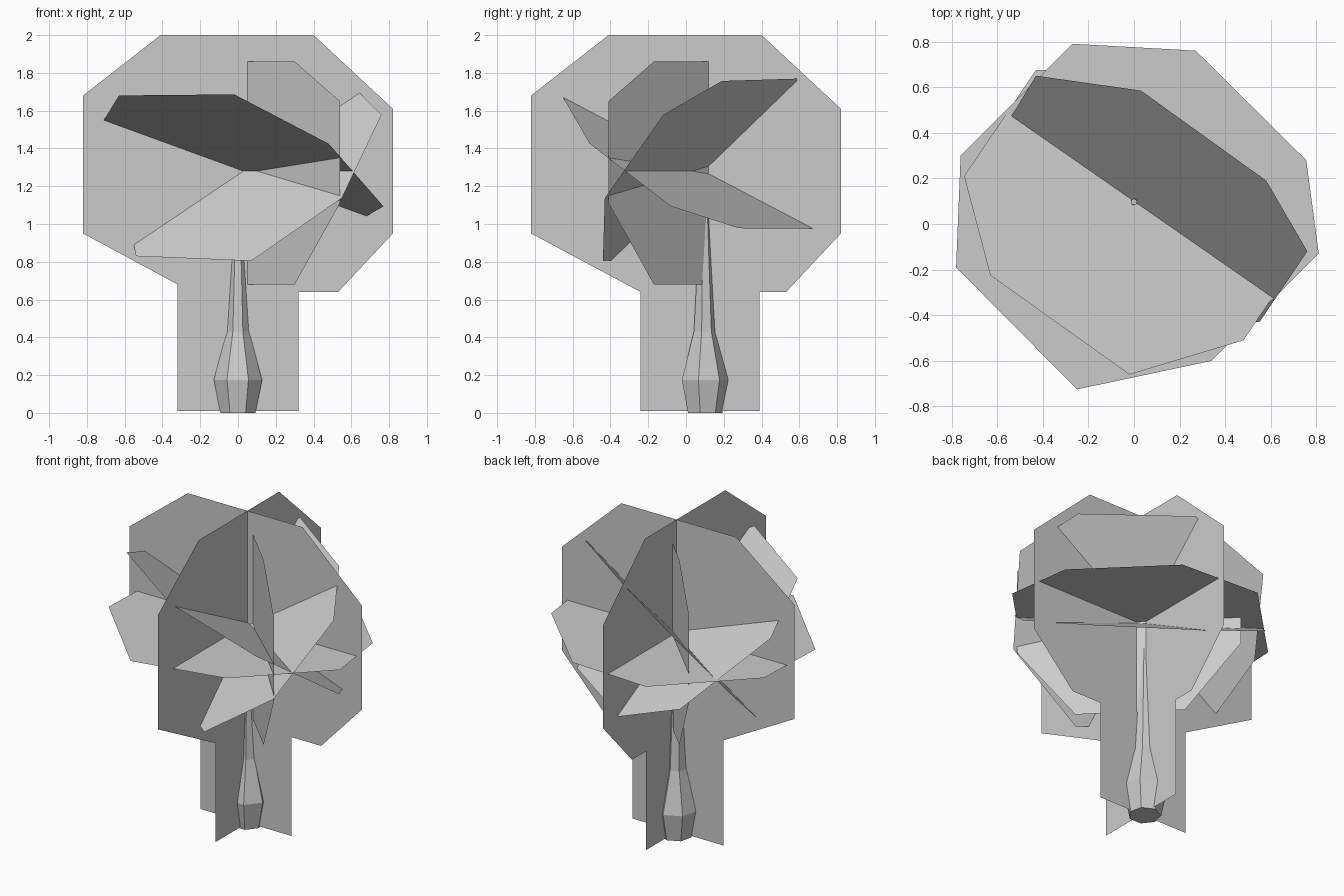
import bpy, bmesh
from math import cos, sin, radians

if "Cube" in bpy.data.objects:
    bpy.data.objects.remove(bpy.data.objects["Cube"])

def make_object(name, bm):
    mesh = bpy.data.meshes.new(name)
    bm.to_mesh(mesh)
    bm.free()
    obj = bpy.data.objects.new(name, mesh)
    bpy.context.collection.objects.link(obj)
    return obj

def card(name, points):
    """One flat foliage card from its outline."""
    bm = bmesh.new()
    bm.faces.new([bm.verts.new(p) for p in points])
    return make_object(name, bm)

# Upright crossed cards: crown outline with a trunk strip below
X0, Y0 = 0.01, 0.08
crown = [(0.82, 0.95), (0.82, 1.61), (0.40, 2.0), (-0.41, 2.0), (-0.82, 1.68), (-0.82, 0.95)]
front_strip = [(-0.32, 0.68), (-0.32, 0.01), (0.32, 0.01), (0.32, 0.64), (0.53, 0.64)]
side_strip = [(-0.24, 0.64), (-0.24, 0.01), (0.39, 0.01), (0.39, 0.64), (0.53, 0.64)]
card("crown_card_front", [(u, Y0, z) for u, z in crown + front_strip])
card("crown_card_side", [(X0, u, z) for u, z in crown + side_strip])

# Smaller upright card on the diagonal x + y = 0.13
diagonal = [(0.30, 0.68), (0.54, 1.11), (0.54, 1.65), (0.30, 1.86),
            (-0.15, 1.86), (-0.38, 1.65), (-0.38, 1.11), (-0.15, 0.68)]
card("crown_card_diagonal", [(u, 0.13 - u, z) for u, z in diagonal])

# Fan of cards crossing on one horizontal line: level, steep and shallow
def fan_card(name, outline, slope):
    # height follows the distance from the shared crossing line
    card(name, [(x, y, 1.28 + slope * (0.57 * x + 0.82 * (y - 0.1))) for x, y in outline])

fan_card("leaf_card_level", [(-0.27, 0.79), (0.27, 0.76), (0.755, 0.28), (0.81, -0.13),
                             (0.34, -0.60), (-0.25, -0.725), (-0.78, -0.19), (-0.76, 0.30)], 0)
fan_card("leaf_card_steep", [(-0.43, 0.65), (0.03, 0.585), (0.58, 0.19), (0.76, -0.12),
                             (0.55, -0.43), (0.07, -0.44), (-0.54, 0.01), (-0.60, 0.37)], 1.18)
fan_card("leaf_card_shallow", [(-0.63, -0.225), (-0.02, -0.66), (0.48, -0.51), (0.77, -0.08),
                               (0.57, 0.28), (0.0, 0.68), (-0.43, 0.675), (-0.745, 0.21)], -0.64)

# Seven-sided tapering trunk
SIDES = 7
bm = bmesh.new()
rings = []
for r, z in [(0.095, 0), (0.131, 0.175), (0.061, 0.43), (0.04, 0.8), (0.014, 1.3)]:
    angles = [radians(-13.6 + 360 * k / SIDES) for k in range(SIDES)]
    rings.append([bm.verts.new((r * cos(a), 0.097 + r * sin(a), z)) for a in angles])
for low, high in zip(rings, rings[1:]):
    for k in range(SIDES):
        n = (k + 1) % SIDES
        bm.faces.new((low[k], low[n], high[n], high[k]))
bm.faces.new(rings[0][::-1])
bm.faces.new(rings[-1])
make_object("trunk", bm)
